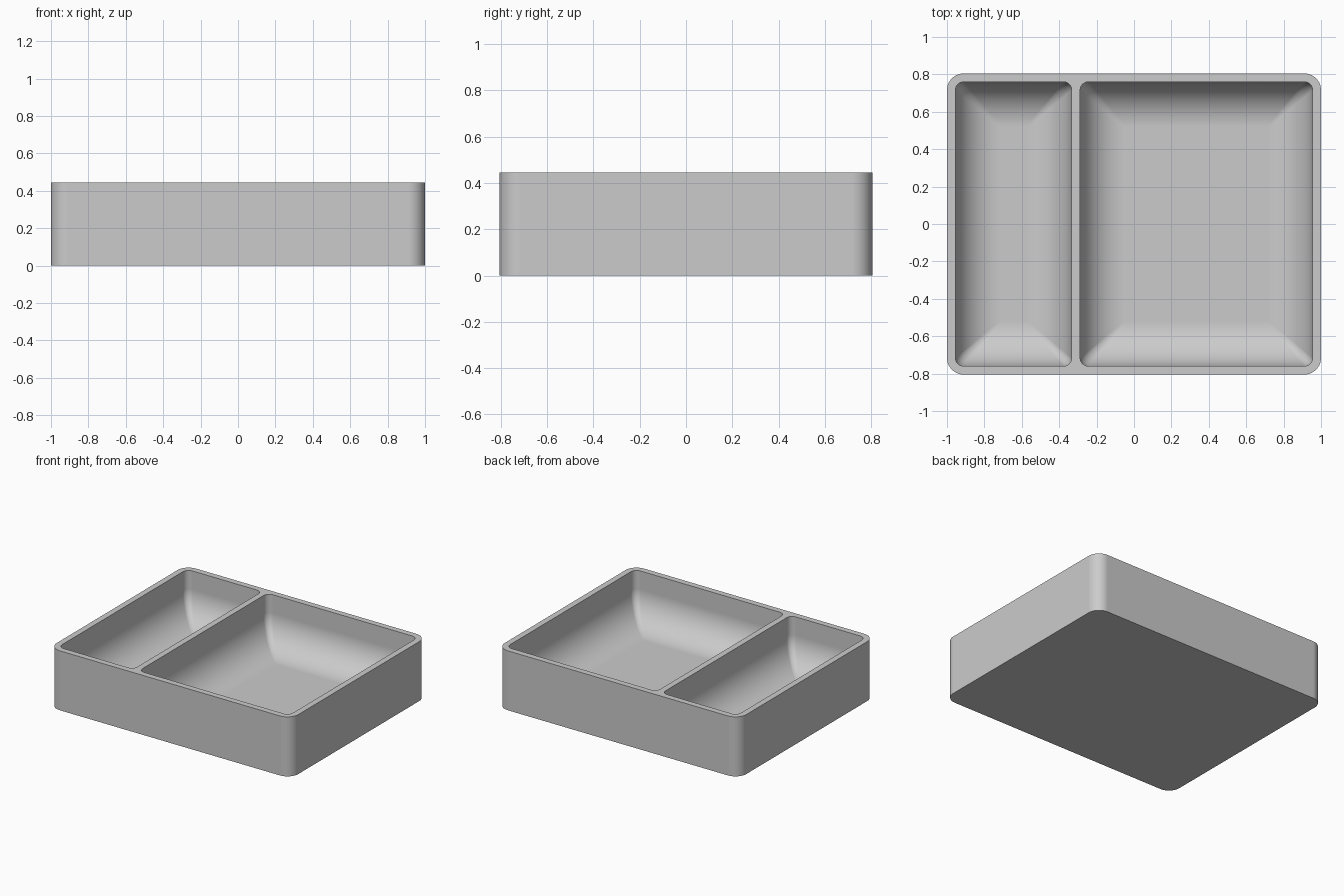
import bpy
import bmesh
from math import sin, cos, pi, radians

cube = bpy.data.objects.get("Cube")
if cube:
    bpy.data.objects.remove(cube, do_unlink=True)

HEIGHT, HALF_X, HALF_Y = 0.445, 1.0, 0.805
RIM = 0.045            # rim and divider thickness
FLOOR = 0.067          # floor height inside the compartments
SCOOP = 0.24           # radius of the curve from wall to floor
DIVIDER = -0.333       # small compartment's edge at the divider
CORNER_STEPS, SCOOP_STEPS = 10, 32


def ring(bm, x0, x1, y0, y1, radius, z):
    """Rounded rectangle of vertices, counter-clockwise."""
    corners = [(x1 - radius, y1 - radius), (x0 + radius, y1 - radius),
               (x0 + radius, y0 + radius), (x1 - radius, y0 + radius)]
    verts = []
    for quarter, (cx, cy) in enumerate(corners):
        for i in range(CORNER_STEPS + 1):
            a = (quarter + i / CORNER_STEPS) * pi / 2
            verts.append(bm.verts.new((cx + radius * cos(a), cy + radius * sin(a), z)))
    return verts


def bridge(bm, lower, upper):
    n = len(lower)
    for i in range(n):
        j = (i + 1) % n
        bm.faces.new((lower[i], lower[j], upper[j], upper[i]))


def loop_edges(bm, verts):
    return [bm.edges.get((v, verts[i - 1])) for i, v in enumerate(verts)]


def compartment(bm, x0, x1):
    """Straight wall that scoops round into a flat floor; returns the top ring."""
    y = HALF_Y - RIM
    top = ring(bm, x0, x1, -y, y, RIM, HEIGHT)
    previous = top
    for i in range(SCOOP_STEPS + 1):
        a = i / SCOOP_STEPS * pi / 2
        inset = SCOOP * (1 - cos(a))
        z = FLOOR + SCOOP * (1 - sin(a))
        radius = RIM * (1 - 0.9 * inset / SCOOP)
        current = ring(bm, x0 + inset, x1 - inset, -y + inset, y - inset, radius, z)
        bridge(bm, current, previous)
        previous = current
    bm.faces.new(previous)
    return top


# Outer shell
bm = bmesh.new()
base = ring(bm, -HALF_X, HALF_X, -HALF_Y, HALF_Y, 0.09, 0)
outer = ring(bm, -HALF_X, HALF_X, -HALF_Y, HALF_Y, 0.09, HEIGHT)
bridge(bm, base, outer)
bm.faces.new(base)

# Two compartments
small = compartment(bm, -HALF_X + RIM, DIVIDER)
large = compartment(bm, DIVIDER + RIM, HALF_X - RIM)

# Flat rim and divider top
edges = [e for loop in (outer, small, large) for e in loop_edges(bm, loop)]
bmesh.ops.triangle_fill(bm, edges=edges, use_beauty=True, normal=(0, 0, 1))
bmesh.ops.recalc_face_normals(bm, faces=bm.faces[:])

mesh = bpy.data.meshes.new("divided_tray")
bm.to_mesh(mesh)
bm.free()
tray = bpy.data.objects.new("divided_tray", mesh)
bpy.context.collection.objects.link(tray)

# Plain grey material
grey = bpy.data.materials.new("plain_grey")
grey.use_nodes = True
colour = (0.6, 0.6, 0.6, 1)
grey.diffuse_color = colour
grey.node_tree.nodes["Principled BSDF"].inputs["Base Color"].default_value = colour
mesh.materials.append(grey)

# Smooth curves, crisp rim and base
bpy.ops.object.select_all(action='DESELECT')
tray.select_set(True)
bpy.context.view_layer.objects.active = tray
bpy.ops.object.shade_smooth_by_angle(angle=radians(35))
weighted = tray.modifiers.new("flat_face_normals", 'WEIGHTED_NORMAL')
weighted.keep_sharp = True
